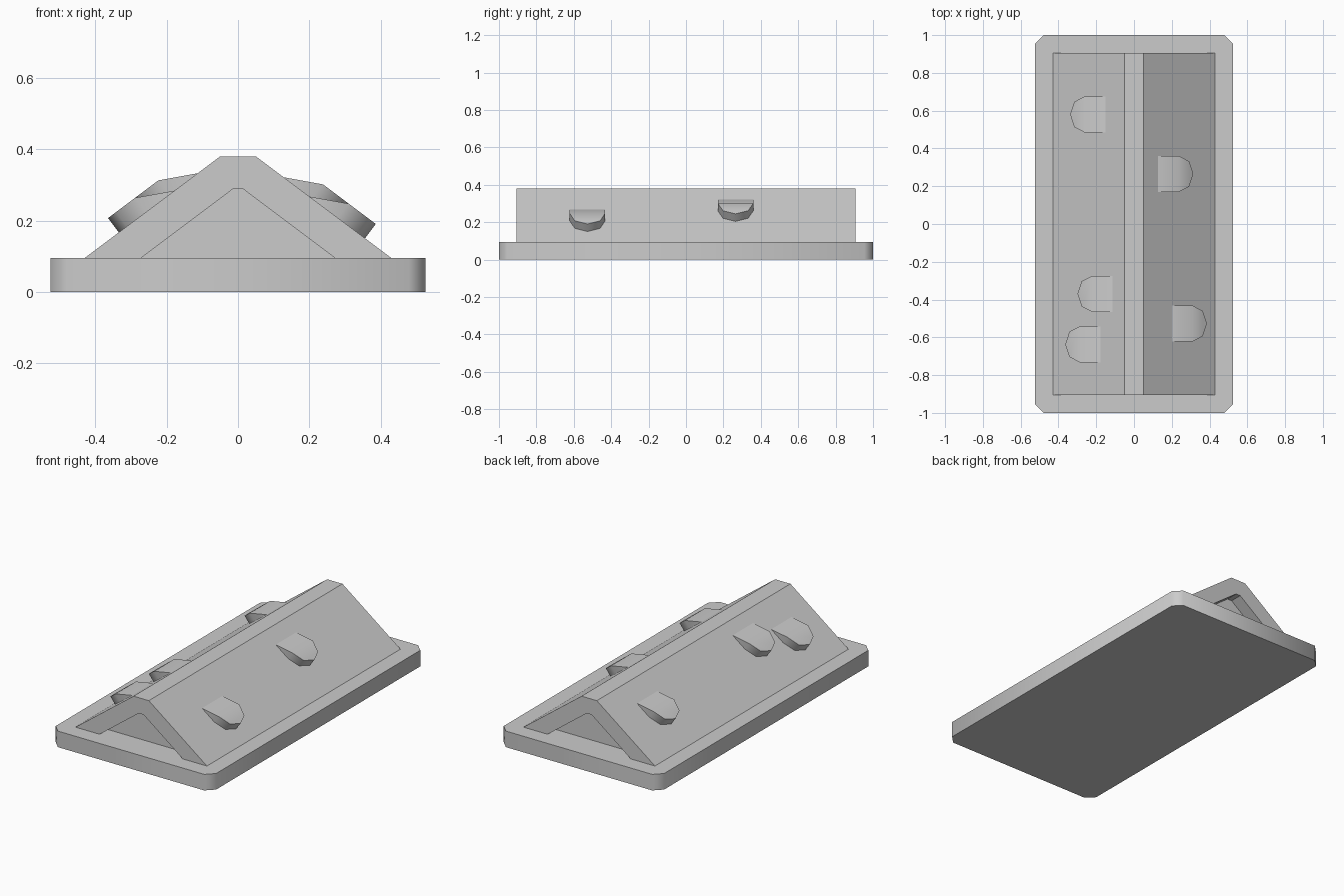
import bpy, bmesh, math
from mathutils import Vector, Matrix

if "Cube" in bpy.data.objects:
    bpy.data.objects.remove(bpy.data.objects["Cube"])

BASE_H = 0.095      # top of the base slab
END_Y = 0.905       # half length of the ridge shell
RECESS = 0.075      # depth of the end recesses


def make(name, bm, smooth=False):
    bmesh.ops.recalc_face_normals(bm, faces=bm.faces)
    mesh = bpy.data.meshes.new(name)
    bm.to_mesh(mesh)
    bm.free()
    obj = bpy.data.objects.new(name, mesh)
    bpy.context.collection.objects.link(obj)
    if smooth:
        bpy.ops.object.select_all(action='DESELECT')
        bpy.context.view_layer.objects.active = obj
        obj.select_set(True)
        bpy.ops.object.shade_smooth_by_angle(angle=math.radians(50))
    return obj


def extrude(points, offset):
    """Solid made by sweeping a flat outline along an offset."""
    bm = bmesh.new()
    face = bm.faces.new([bm.verts.new(p) for p in points])
    res = bmesh.ops.extrude_face_region(bm, geom=[face], use_keep_orig=True)
    verts = [g for g in res['geom'] if isinstance(g, bmesh.types.BMVert)]
    bmesh.ops.translate(bm, verts=verts, vec=offset)
    return bm


# Base slab with clipped corners
w, l, c = 0.525, 1.0, 0.046
outline = [(w, -l + c), (w, l - c), (w - c, l), (-w + c, l),
           (-w, l - c), (-w, -l + c), (-w + c, -l), (w - c, -l)]
make("base_slab", extrude([(x, y, 0) for x, y in outline], (0, 0, BASE_H)), True)

# Sloping shell, open at both ends
outer = [(-0.43, BASE_H), (-0.05, 0.38), (0.05, 0.38), (0.43, BASE_H)]
inner = [(0.272, BASE_H), (0.015, 0.288), (-0.015, 0.288), (-0.272, BASE_H)]
make("ridge_shell", extrude([(x, -END_Y, z) for x, z in outer + inner],
                            (0, 2 * END_Y, 0)))

# Recessed end walls, one solid filling the middle of the shell
in_y = END_Y - RECESS
make("recessed_end_walls", extrude([(x, -in_y, z) for x, z in inner],
                                   (0, 2 * in_y, 0)))


def climbing_hold(name, side, x0, y):
    """Ramped block with a half-round lower end, standing on the slope."""
    r, ramp, h = 0.095, 0.10, 0.05
    arc = [(ramp + r * math.sin(a), -r * math.cos(a))
           for a in (math.pi * i / 4 for i in range(5))]
    bm = bmesh.new()
    start = [bm.verts.new((0, s * r, 0)) for s in (-1, 1)]
    low = [bm.verts.new((u, v, 0)) for u, v in arc]
    top = [bm.verts.new((u, v, h)) for u, v in arc]
    bm.faces.new([start[0], *low, start[1]])
    bm.faces.new(top)
    bm.faces.new([start[0], top[0], top[-1], start[1]])
    bm.faces.new([start[0], low[0], top[0]])
    bm.faces.new([start[1], top[-1], low[-1]])
    for i in range(4):
        bm.faces.new([low[i], low[i + 1], top[i + 1], top[i]])
    # Lay the block on the slope, then flip to the chosen side
    down = Vector((0.8, 0, -0.6))
    normal = Vector((0.6, 0, 0.8))
    for v in bm.verts:
        p = Vector((x0, y, 0.38 - 0.75 * (x0 - 0.05)))
        p += down * v.co.x + Vector((0, v.co.y, 0)) + normal * v.co.z
        p.x *= side
        v.co = p
    return make(name, bm, True)


holds = [(1, 0.128, 0.265), (1, 0.20, -0.527),
         (-1, 0.152, 0.58), (-1, 0.113, -0.37), (-1, 0.178, -0.637)]
for i, (side, x0, y) in enumerate(holds):
    climbing_hold(f"slope_block_{i + 1}", side, x0, y)
